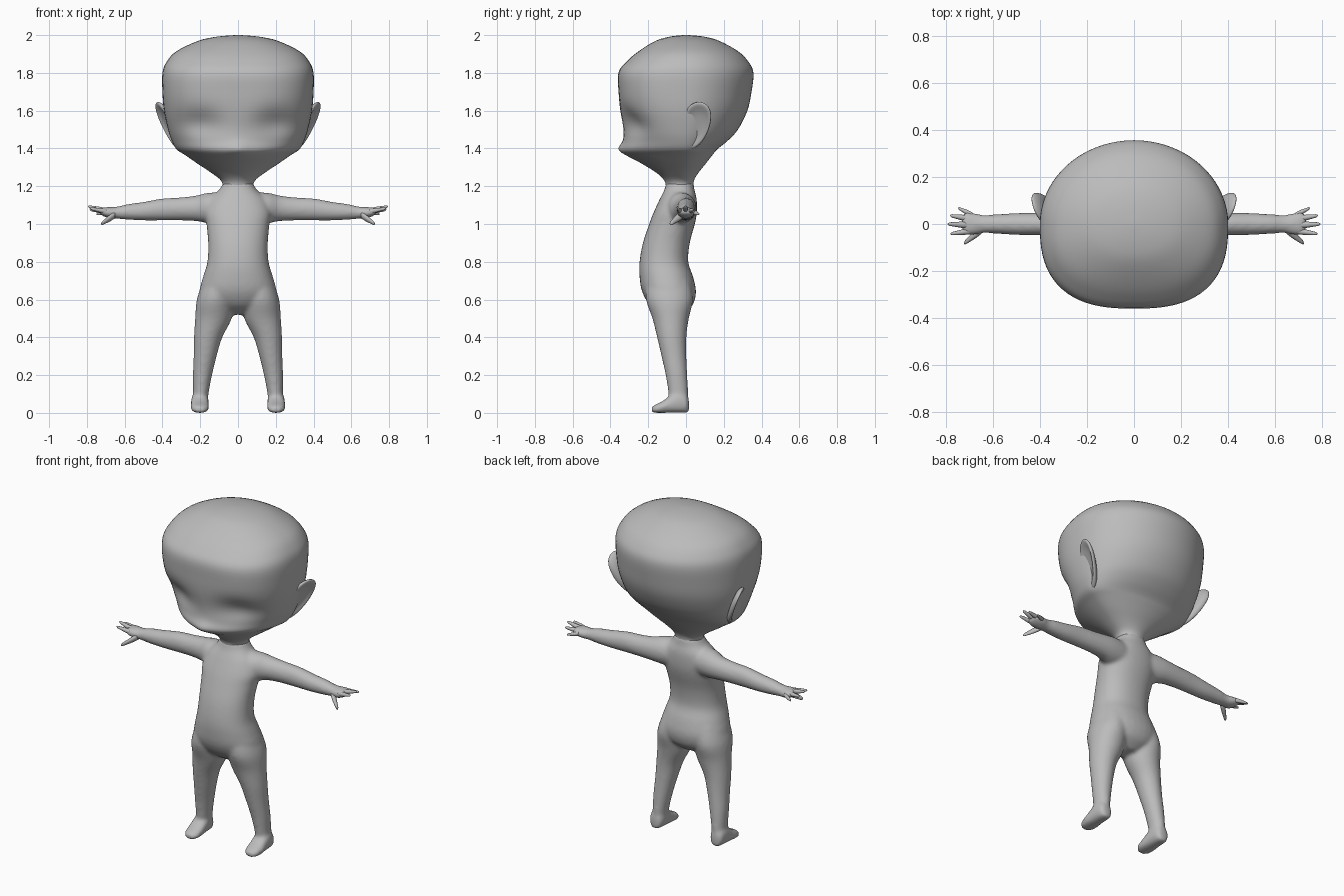
import bpy, bmesh, math

if "Cube" in bpy.data.objects:
    bpy.data.objects.remove(bpy.data.objects["Cube"])

skin = bpy.data.materials.new("grey_clay")
skin.diffuse_color = (0.5, 0.5, 0.5, 1)
skin.use_nodes = True
skin.node_tree.nodes["Principled BSDF"].inputs["Base Color"].default_value = skin.diffuse_color


def spline(rows, steps):
    """Smoothly resample a table of sections (Catmull-Rom)."""
    out, last = [], len(rows) - 1
    for i in range(last):
        p0, p1, p2, p3 = (rows[max(0, min(last, i + k))] for k in (-1, 0, 1, 2))
        for j in range(steps):
            t = j / steps
            out.append([0.5 * (2 * b + (c - a) * t + (2 * a - 5 * b + 4 * c - d) * t * t
                               + (3 * b - a - 3 * c + d) * t ** 3)
                        for a, b, c, d in zip(p0, p1, p2, p3)])
    return out + [list(rows[-1])]


def oval(ru, rv, n=2.0, count=32):
    """Superellipse outline."""
    pts = []
    for k in range(count):
        a = 2 * math.pi * k / count
        c, s = math.cos(a), math.sin(a)
        pts.append((ru * math.copysign(abs(c) ** (2 / n), c),
                    rv * math.copysign(abs(s) ** (2 / n), s)))
    return pts


def loft(bm, rings):
    """Skin a list of rings into a closed tube."""
    loops = [[bm.verts.new(p) for p in ring] for ring in rings]
    for a, b in zip(loops, loops[1:]):
        for k in range(len(a)):
            m = (k + 1) % len(a)
            bm.faces.new((a[k], a[m], b[m], b[k]))
    bm.faces.new(loops[0])
    bm.faces.new(loops[-1])


def finish(bm, name):
    bmesh.ops.recalc_face_normals(bm, faces=bm.faces[:])
    for f in bm.faces:
        f.smooth = True
    mesh = bpy.data.meshes.new(name)
    bm.to_mesh(mesh)
    bm.free()
    mesh.materials.append(skin)
    ob = bpy.data.objects.new(name, mesh)
    bpy.context.collection.objects.link(ob)
    return ob


def gauss(d, width):
    return math.exp(-(d / width) ** 2)


# Head: z, half width, front y, back y, centre y, front squareness
head_rows = [
    (2.0, .015, -.015, .015, 0, 2), (1.992, .11, -.085, .095, 0, 2.1),
    (1.97, .21, -.16, .175, 0, 2.2), (1.915, .325, -.25, .275, 0, 2.4),
    (1.86, .377, -.315, .33, 0, 2.5), (1.8, .4, -.358, .357, 0, 2.6),
    (1.7, .4, -.357, .347, 0, 2.6), (1.6, .392, -.348, .325, 0, 2.4),
    (1.5, .37, -.332, .275, 0, 2.15), (1.44, .35, -.332, .22, 0, 1.95),
    (1.395, .325, -.343, .165, 0, 1.85), (1.365, .28, -.315, .14, 0, 1.85),
    (1.32, .215, -.235, .105, -.01, 1.9), (1.27, .14, -.155, .065, -.025, 2),
    (1.23, .09, -.115, .042, -.03, 2), (1.19, .08, -.105, .038, -.03, 2),
    (1.12, .078, -.1, .03, -.03, 2)]
bm = bmesh.new()
rings = []
for z, rx, yf, yb, yc, n in spline(head_rows, 4):
    ring = []
    for (x, y), (xr, yr) in zip(oval(1, 1, n, 72), oval(1, 1, 2, 72)):
        if y < -1e-6:
            px, py = x * rx, yc + y * (yc - yf)
            # eye sockets and nose tip
            py += .04 * gauss(abs(px) - .2, .11) * gauss(z - 1.53, .07) * min(1, -y * 1.5)
            py -= .014 * gauss(px, .05) * gauss(z - 1.4, .035)
        else:
            px, py = xr * rx, yc + yr * (yb - yc)
        ring.append((px, py, z))
    rings.append(ring)
loft(bm, rings)
finish(bm, "head")

# Ears: cupped teardrop plates leaning outward
ear_outline = [(-.012, 1.59), (.025, 1.64), (.08, 1.655), (.125, 1.625), (.14, 1.57),
               (.12, 1.485), (.075, 1.415), (.025, 1.385), (-.008, 1.42), (-.015, 1.5)]
bm = bmesh.new()
rings = []
for scale, push in ((.6, -.03), (.85, -.025), (1.04, -.003), (.9, .012), (.68, 0), (.4, -.006)):
    ring = []
    for y, z in ear_outline:
        y, z = .06 + (y - .06) * scale, 1.52 + (z - 1.52) * scale
        ring.append((.375 + .38 * (z - 1.52) + .35 * (y - .06) + push, y, z))
    rings.append(ring)
loft(bm, rings)
ears = finish(bm, "ears")
ears.modifiers.new("mirror", 'MIRROR').use_clip = False
ears.modifiers.new("soften", 'SUBSURF').levels = 2
ears.modifiers["soften"].render_levels = 2

# Body: torso, arms, legs and feet fused into one skin
bm = bmesh.new()
torso_rows = [  # z, half width, front y, back y
    (1.22, .078, -.105, .04), (1.18, .1, -.115, .045), (1.13, .15, -.14, .057),
    (1.06, .175, -.172, .057), (1.0, .167, -.195, .047), (.9, .158, -.228, .02),
    (.8, .162, -.246, .012), (.72, .185, -.246, .038), (.64, .202, -.232, .053),
    (.57, .16, -.19, .035), (.52, .06, -.12, -.02)]
loft(bm, [[(x, (yf + yb) / 2 + y, z) for x, y in oval(rx, (yb - yf) / 2, 2.2)]
          for z, rx, yf, yb in spline(torso_rows, 4)])
arm_rows = [  # x, centre z, half height, centre y, half depth
    (.06, 1.085, .085, -.035, .08), (.16, 1.085, .08, -.02, .075),
    (.22, 1.083, .068, -.005, .061), (.3, 1.08, .061, 0, .053), (.4, 1.077, .058, 0, .049),
    (.5, 1.068, .049, 0, .047), (.58, 1.064, .042, 0, .042), (.64, 1.06, .032, 0, .039),
    (.68, 1.06, .03, 0, .047), (.715, 1.065, .023, .002, .05), (.735, 1.068, .012, .004, .035)]
leg_rows = [  # z, centre x, half width, front y, back y
    (.7, .1, .085, -.21, .02), (.6, .12, .098, -.212, .037), (.5, .13, .097, -.178, .015),
    (.4, .158, .075, -.153, .002), (.3, .174, .061, -.13, .002), (.2, .188, .051, -.108, .007),
    (.1, .197, .041, -.093, .012), (.03, .2, .04, -.09, .01)]
foot_rows = [  # y, half width, top z
    (.016, .022, .07), (0, .039, .1), (-.04, .046, .115), (-.08, .047, .095),
    (-.12, .049, .065), (-.16, .043, .045), (-.182, .022, .032)]
for s in (-1, 1):
    loft(bm, [[(s * x, yc + y, zc + z) for y, z in oval(ry, rz)]
              for x, zc, rz, yc, ry in spline(arm_rows, 4)])
    loft(bm, [[(s * (xc + x), (yf + yb) / 2 + y, z) for x, y in oval(rx, (yb - yf) / 2)]
              for z, xc, rx, yf, yb in spline(leg_rows, 4)])
    loft(bm, [[(s * (.202 + x), y, top / 2 + z) for x, z in oval(rx, top / 2, 2.4)]
              for y, rx, top in spline(foot_rows, 3)])
body = finish(bm, "body")
fuse = body.modifiers.new("fuse", 'REMESH')
fuse.mode = 'VOXEL'
fuse.voxel_size = .01
fuse.use_smooth_shade = True
blend = body.modifiers.new("blend", 'SMOOTH')
blend.factor = .5
blend.iterations = 8

# Fingers and thumb: tapered tubes set into the palms
bm = bmesh.new()
for base, tip, r in (((.695, -.03, 1.066), (.783, -.042, 1.082), .013),
                     ((.7, -.005, 1.07), (.795, 0, 1.093), .014),
                     ((.7, .022, 1.068), (.785, .036, 1.075), .013),
                     ((.69, .038, 1.062), (.75, .068, 1.052), .012),
                     ((.65, -.022, 1.05), (.725, -.082, 1.0), .019)):
    rings = []
    for t, k in spline([(0, 1), (.35, .95), (.7, .7), (.92, .5), (1, .1)], 3):
        cx, cy, cz = (a + (b - a) * t for a, b in zip(base, tip))
        rings.append([(cx, cy + y, cz + z) for y, z in oval(r * k, r * k, 2, 12)])
    loft(bm, rings)
finish(bm, "fingers").modifiers.new("mirror", 'MIRROR').use_mirror_merge = False
